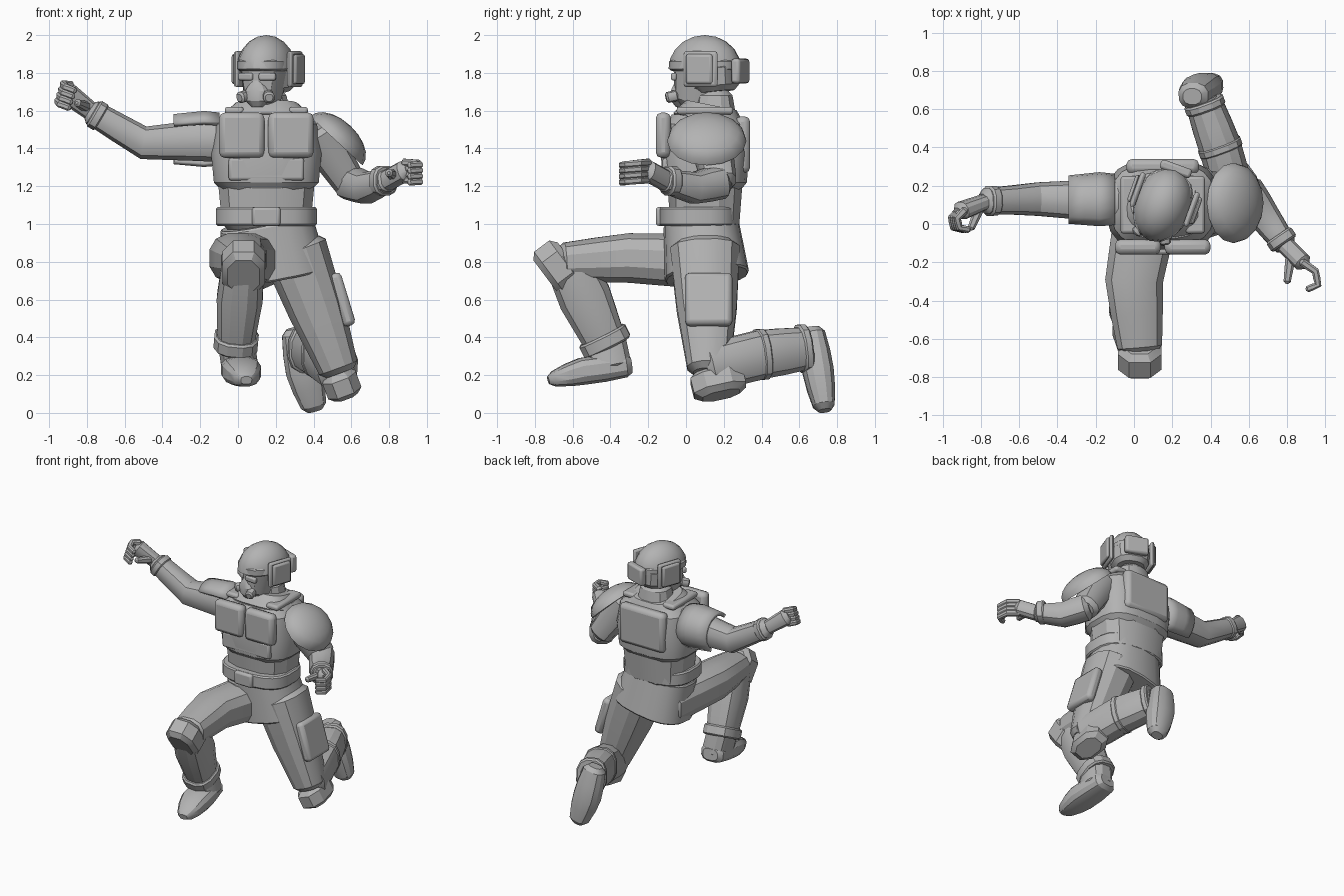
import bpy, bmesh
from math import sin, cos, pi, radians, copysign
from mathutils import Vector, Matrix

old = bpy.data.objects.get("Cube")
if old:
    bpy.data.objects.remove(old, do_unlink=True)

colour = (.45, .45, .45, 1)
grey = bpy.data.materials.new("plain grey")
grey.use_nodes = True
grey.diffuse_color = colour
grey.node_tree.nodes["Principled BSDF"].inputs["Base Color"].default_value = colour

X, Y, Z = Vector((1, 0, 0)), Vector((0, 1, 0)), Vector((0, 0, 1))
parts = []


def finish(name, bm, bevel=0, thickness=0):
    """Turn a bmesh into a named grey object."""
    bmesh.ops.recalc_face_normals(bm, faces=bm.faces)
    mesh = bpy.data.meshes.new(name)
    bm.to_mesh(mesh)
    bm.free()
    obj = bpy.data.objects.new(name, mesh)
    bpy.context.collection.objects.link(obj)
    mesh.materials.append(grey)
    if thickness:
        solid = obj.modifiers.new("thickness", 'SOLIDIFY')
        solid.thickness, solid.offset = thickness, 0
    if bevel:
        rounding = obj.modifiers.new("rounding", 'BEVEL')
        rounding.width, rounding.segments = bevel, 2
    parts.append(obj)
    return obj


def limb(name, path, start, end, deep=1.0, bulge=0.0, ref=Y, sides=12, power=2.5, tip=.03):
    """Loft rounded-square rings along a path, tapering, bulging and with chamfered tips."""
    path = [Vector(p) for p in path]
    centres = [path[0]]
    for a, b in zip(path, path[1:]):
        centres += [a.lerp(b, .5), b]
    last = len(centres) - 1
    rings = []
    for i, centre in enumerate(centres):
        t = i / last
        radius = start + (end - start) * t + bulge * sin(pi * t)
        along = (centres[min(i + 1, last)] - centres[max(i - 1, 0)]).normalized()
        rings.append((centre, along, radius))
    for where, direction in ((0, -1), (-1, 1)):
        centre, along, radius = rings[where]
        chamfer = min(tip, radius * .6)
        extra = (centre + along * direction * chamfer, along, radius - chamfer)
        rings.insert(0 if where == 0 else len(rings), extra)
    bm = bmesh.new()
    loops = []
    for centre, along, radius in rings:
        u = ref.cross(along).normalized()
        v = along.cross(u)
        loop = []
        for k in range(sides):
            angle = 2 * pi * (k + .5) / sides
            across, up = [copysign(abs(c) ** (2 / power), c) * radius for c in (cos(angle), sin(angle))]
            loop.append(bm.verts.new(centre + u * across + v * up * deep))
        loops.append(loop)
    for low, high in zip(loops, loops[1:]):
        for k in range(sides):
            bm.faces.new((low[k - 1], low[k], high[k], high[k - 1]))
    bm.faces.new(loops[0])
    bm.faces.new(loops[-1])
    return finish(name, bm)


def cuff(name, centre, towards, radius, deep=1.0, ref=Y):
    """A short raised band lying along a limb."""
    band = (centre.lerp(towards, -.06), centre.lerp(towards, .06))
    limb(name, band, radius, radius, deep, ref=ref, tip=.01)


def box(name, loc, size, bevel=.015, tilt=0, axis='Y'):
    bm = bmesh.new()
    placing = Matrix.Translation(loc) @ Matrix.Rotation(radians(tilt), 4, axis)
    bmesh.ops.create_cube(bm, size=1, matrix=placing @ Matrix.Diagonal((*size, 1)))
    return finish(name, bm, bevel)


def dome(name, loc, radii, tilt=0):
    """The upper half of an ellipsoid, closed below."""
    bm = bmesh.new()
    bmesh.ops.create_uvsphere(bm, u_segments=16, v_segments=10, radius=1)
    lower = [v for v in bm.verts if v.co.z < -.01]
    bmesh.ops.delete(bm, geom=lower, context='VERTS')
    bmesh.ops.holes_fill(bm, edges=bm.edges)
    placing = Matrix.Translation(loc) @ Matrix.Rotation(radians(tilt), 4, 'Y')
    bmesh.ops.transform(bm, matrix=placing @ Matrix.Diagonal((*radii, 1)), verts=bm.verts)
    return finish(name, bm)


def fingers(name, knuckle, out, curl, spread, reach):
    """Four fingers side by side, each bent along a half circle."""
    for k in range(4):
        root = Vector(knuckle) + Vector(spread) * (k - 1.5)
        bend = [pi * step / 3 for step in range(4)]
        path = [root + reach * (Vector(out) * sin(a) + Vector(curl) * (1 - cos(a))) for a in bend]
        limb(f"{name}_{k + 1}", path, .022, .018, ref=Z, sides=8)


def spine(z, y=.1):
    return Vector((.15, y, z))


# Torso: waist, vest, belt and flared skirt
limb("waist", [spine(1), spine(1.2)], start=.24, end=.26, deep=.78, power=2.8)
limb("vest", [spine(1.22), spine(1.53)], start=.28, end=.27, deep=.8, bulge=.02, sides=20, power=3, tip=.05)
limb("vest_top", [spine(1.55, .12), spine(1.6, .13)], start=.24, end=.2, deep=.8, sides=20, power=3)
limb("belt", [spine(1, .07), spine(1.08, .07)], start=.27, end=.27, deep=.78, sides=20, power=2.8, tip=.01)
limb("skirt", [(.2, .11, .73), spine(1, .08)], start=.28, end=.25, deep=.8, sides=18, tip=.01)
box("belt_buckle", spine(1.04, -.14), (.15, .04, .1))
box("upper_belly_plate", spine(1.29, -.1), (.4, .05, .12))
box("back_plate", spine(1.42, .3), (.38, .08, .3), bevel=.03)
for side, offset in (("left", X), ("right", -X)):
    box(side + "_breast_plate", spine(1.47, -.12) + offset * .13, (.24, .08, .24), bevel=.03)
    box(side + "_shoulder_strap", spine(1.6) + offset * .17, (.1, .3, .04))
limb("collar", [spine(1.58, .15), spine(1.68, .15)], start=.13, end=.11, deep=.9)

# Head, made facing straight ahead and then turned
body_count = len(parts)
limb("face", [(0, -.06, 1.65), (0, -.02, 1.84)], start=.09, end=.13, deep=1.15)
limb("helmet_nape", [(0, .06, 1.73), (0, .05, 1.82)], start=.13, end=.14, deep=.95)
limb("breathing_mask", [(0, -.14, 1.65), (0, -.14, 1.76)], start=.06, end=.03, deep=.7, bulge=.02)
dome("helmet", (0, 0, 1.82), (.15, .2, .18))
limb("helmet_rim", [(0, 0, 1.82), (0, 0, 1.86)], start=.14, end=.14, deep=1.35, sides=18, tip=.01)
for side, s in (("left", 1), ("right", -1)):
    limb(side + "_mask_filter", [(s * .06, -.14, 1.68), (s * .08, -.18, 1.67)], start=.03, end=.03, ref=Z, tip=.01)
    box(side + "_ear_base", (s * .15, .03, 1.82), (.03, .19, .19))
    box(side + "_ear_cover", (s * .17, .03, 1.82), (.03, .15, .16))
    box(side + "_goggle", (s * .06, -.15, 1.78), (.09, .03, .04), bevel=.01, tilt=s * 15, axis='Z')
box("helmet_rear_box", (0, .2, 1.81), (.17, .05, .13))
for obj in parts[body_count:]:
    obj.location = spine(0)
    obj.rotation_euler.z = radians(-20)

# Raised right arm
elbow, wrist = Vector((-.5, .13, 1.43)), Vector((-.77, .12, 1.59))
limb("right_arm", [(0, .12, 1.45), elbow, wrist], start=.13, end=.07, bulge=-.01)
cuff("right_glove_cuff", wrist.lerp(elbow, .1), elbow, radius=.08)
limb("right_palm", [wrist, (-.9, .07, 1.69)], start=.05, end=.06, deep=.8)
limb("right_thumb", [(-.8, .1, 1.62), (-.85, -.02, 1.64)], start=.03, end=.02, ref=Z, sides=8)
fingers("right_finger", (-.9, .07, 1.69), out=(-1, -.3, .3), curl=(.2, -1, -.3), spread=(.01, 0, .03), reach=.05)

# Lowered left arm, bent at the elbow
elbow, wrist = Vector((.59, .18, 1.22)), Vector((.79, -.11, 1.23))
limb("left_upper_arm", [(.42, .12, 1.48), elbow], start=.12, end=.09)
limb("left_forearm", [elbow, (.68, .04, 1.19), wrist], start=.09, end=.06, bulge=.01, ref=Z)
cuff("left_glove_cuff", wrist.lerp(elbow, .1), elbow, radius=.08, ref=Z)
limb("left_palm", [wrist, (.88, -.2, 1.28)], start=.05, end=.05, deep=1.1, ref=Z)
limb("left_thumb", [(.82, -.16, 1.26), (.8, -.3, 1.27)], start=.03, end=.02, ref=Z, sides=8)
fingers("left_finger", (.88, -.2, 1.28), out=(1, -.2, 0), curl=(.2, -1, -.1), spread=(0, 0, .03), reach=.07)

# Shoulder pads: a plate curling over and behind the raised arm, and a leaning dome
bm = bmesh.new()
rows = []
for step in range(4):
    swell = 1 + .06 * sin(pi * step / 2)
    angles = [radians(-60 + 20 * k) for k in range(11)]
    rows.append([bm.verts.new((-.1 - .08 * step, .11 + .14 * swell * cos(a), 1.44 + .14 * swell * sin(a)))
                 for a in angles])
for near, far in zip(rows, rows[1:]):
    for k in range(len(near) - 1):
        bm.faces.new((near[k], near[k + 1], far[k + 1], far[k]))
finish("right_shoulder_pad", bm, thickness=.025)
dome("left_shoulder_pad", (.52, .11, 1.44), (.19, .21, .11), tilt=43)

# Right leg: thigh forward, foot planted
knee, ankle = Vector((.03, -.64, .8)), Vector((-.01, -.43, .38))
limb("right_thigh", [(.08, .15, .8), (0, -.3, .82), knee], start=.17, end=.12, deep=.87, bulge=.01, ref=Z)
limb("right_shin", [knee + Z * .04, ankle], start=.11, end=.1, deep=1.15, bulge=.02)
cuff("right_trouser_cuff", ankle, knee, radius=.12, deep=1.15)
limb("right_boot_top", [ankle, (.01, -.4, .24)], start=.1, end=.1, deep=1.15)
limb("right_boot", [(0, -.32, .25), (.02, -.55, .22), (.04, -.7, .18)], start=.09, end=.06, deep=.7,
     bulge=.03, ref=Z, power=2.8)
limb("right_knee_pad", [knee, knee + Vector((0, -.08, -.06))], start=.12, end=.12, deep=1.25, ref=Z, sides=8)

# Left leg: kneeling, shin stretched backward
knee, ankle = Vector((.53, .12, .24)), Vector((.37, .62, .34))
calf = Vector((.45, .4, .31))
limb("left_thigh", [(.3, .1, .86), knee], start=.18, end=.11, deep=1.05, bulge=.01)
box("left_thigh_pocket", (.55, .12, .6), (.07, .25, .29), bevel=.025, tilt=-17)
limb("left_shin", [knee, calf, ankle], start=.11, end=.1, deep=1.15, bulge=.01, ref=Z)
cuff("left_trouser_cuff", calf, ankle, radius=.12, deep=1.15, ref=Z)
cuff("left_boot_cuff", ankle, calf, radius=.11, deep=1.2, ref=Z)
limb("left_boot", [(.31, .67, .42), (.35, .7, .22), (.4, .73, .04)], start=.08, end=.07, deep=.85, bulge=.025)
limb("left_knee_pad", [(.53, .16, .2), (.56, .18, .12)], start=.1, end=.1, deep=1.5, sides=8)

# Shading: smooth curves, crisp edges
bpy.ops.object.select_all(action='DESELECT')
for obj in parts:
    obj.select_set(True)
bpy.context.view_layer.objects.active = parts[0]
bpy.ops.object.shade_smooth_by_angle(angle=radians(28))
